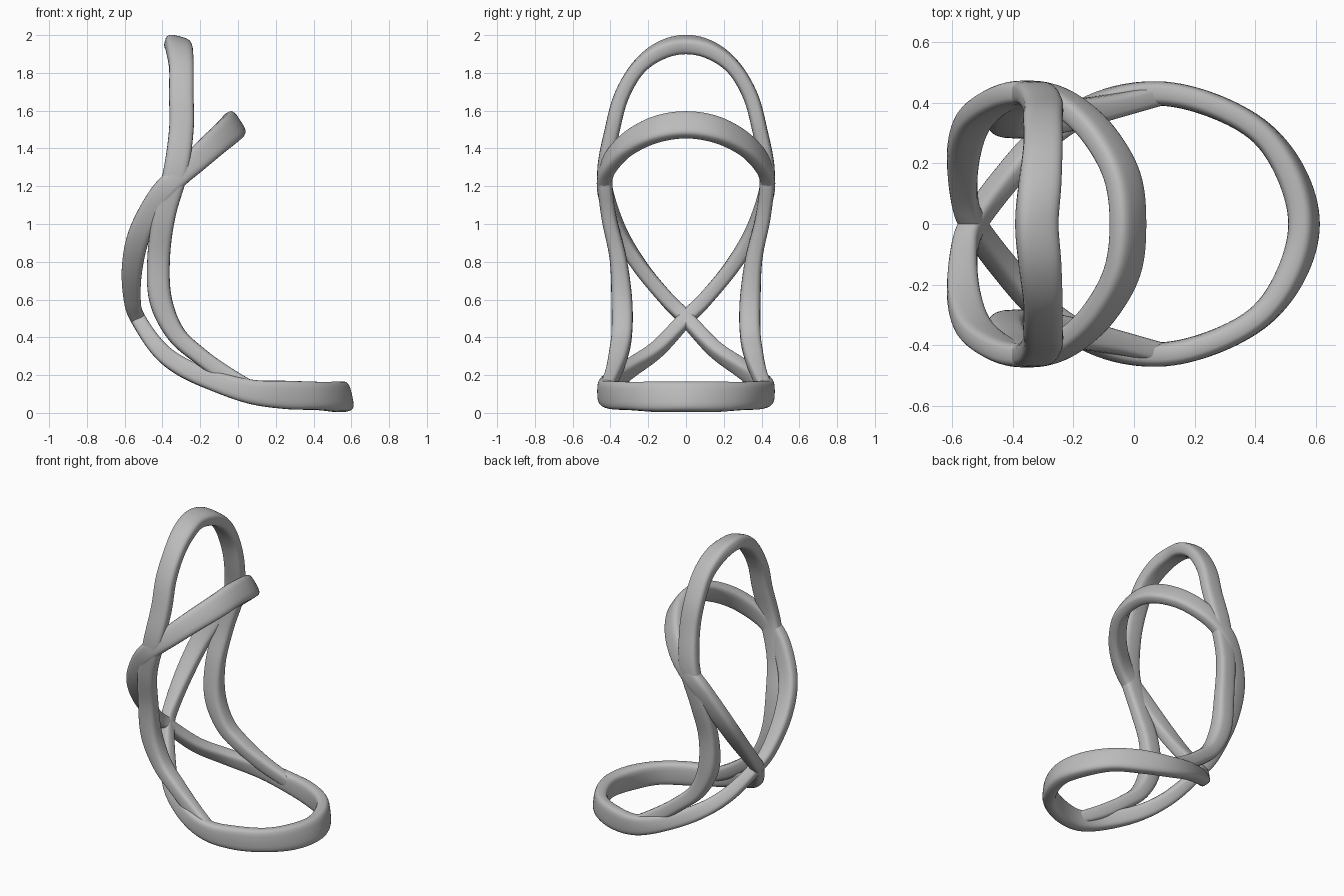
import bpy, bmesh, math
from mathutils import Vector

if "Cube" in bpy.data.objects:
    bpy.data.objects.remove(bpy.data.objects["Cube"], do_unlink=True)

SECTION_SIDES = 24
STEPS = 8


def make_material(name, color):
    mat = bpy.data.materials.new(name)
    mat.use_nodes = True
    mat.diffuse_color = color
    mat.node_tree.nodes["Principled BSDF"].inputs["Base Color"].default_value = color
    return mat


def mirrored(station):
    """Reflect a path station through the middle plane."""
    other = station.copy()
    other[1] = -other[1]
    return other


def spline(before, start, end, after, t):
    """Catmull-Rom interpolation of a whole station."""
    return (start * 2 + (end - before) * t
            + (before * 2 - start * 5 + end * 4 - after) * t ** 2
            + (start * 3 - before - end * 3 + after) * t ** 3) / 2


def sample_path(table, closed_end):
    stations = [Vector(row) for row in table]
    first = mirrored(stations[1])
    last = mirrored(stations[-2]) if closed_end else stations[-1] * 2 - stations[-2]
    padded = [first] + stations + [last]
    samples = []
    for i in range(len(stations) - 1):
        for step in range(STEPS):
            samples.append(spline(*padded[i:i + 4], step / STEPS))
    samples.append(stations[-1])
    return samples, first, last


def rounded(value):
    """Superellipse coordinate, giving a flat band with soft corners."""
    return math.copysign(abs(value) ** 0.6, value)


def sweep_band(name, table, material, closed_end):
    """Sweep a rounded band along half of a loop and mirror it across y."""
    samples, first, last = sample_path(table, closed_end)
    points = [Vector(s[:3]) / 100 for s in samples]
    bm = bmesh.new()
    rings = []
    for i, s in enumerate(samples):
        tangent = points[min(i + 1, len(points) - 1)] - points[max(i - 1, 0)]
        if i == 0 or (closed_end and i == len(points) - 1):
            tangent = Vector((0, tangent.y, 0))
        tangent.normalize()
        angle = math.radians(s[3])
        wide = Vector((math.cos(angle), 0, math.sin(angle)))
        wide = (wide - tangent * wide.dot(tangent)).normalized()
        thin = tangent.cross(wide)
        ring = []
        for k in range(SECTION_SIDES):
            a = math.tau * k / SECTION_SIDES
            offset = (wide * rounded(math.cos(a)) * s[4]
                      + thin * rounded(math.sin(a)) * s[5]) / 200
            ring.append(bm.verts.new(points[i] + offset))
        rings.append(ring)
    for low, high in zip(rings, rings[1:]):
        for k in range(SECTION_SIDES):
            n = (k + 1) % SECTION_SIDES
            bm.faces.new((low[k], low[n], high[n], high[k]))
    if not closed_end:
        bm.faces.new(rings[-1])
    bmesh.ops.recalc_face_normals(bm, faces=bm.faces)
    mesh = bpy.data.meshes.new(name)
    bm.to_mesh(mesh)
    bm.free()
    mesh.materials.append(material)
    obj = bpy.data.objects.new(name, mesh)
    bpy.context.collection.objects.link(obj)
    mirror = obj.modifiers.new("Mirror", "MIRROR")
    mirror.use_axis = (False, True, False)
    bpy.ops.object.select_all(action="DESELECT")
    obj.select_set(True)
    bpy.context.view_layer.objects.active = obj
    bpy.ops.object.shade_smooth_by_angle(angle=math.radians(40))
    return obj


grey = make_material("plain grey", (0.5, 0.5, 0.5, 1))

# Figure-eight band: base ring, rear crossing, tilted upper ring
# Stations in hundredths: x, y, z, band angle, band width, band thickness
figure_eight = [
    (56, 0, 8.5, 103, 16, 9),
    (52, 16, 8.5, 100, 16, 9),
    (42, 30, 9, 95, 15, 8),
    (26, 39, 9.5, 90, 15, 8),
    (8, 43, 11, 82, 13, 8),
    (-10, 40, 16, 68, 11, 8),
    (-29, 29, 24, 52, 10, 8),
    (-42, 15, 34, 38, 9, 8),
    (-53, 0, 50, 20, 8, 8),
    (-56, -10, 60, 5, 9, 8),
    (-56, -24, 77, -8, 11, 8),
    (-52, -35, 95, -22, 12, 8),
    (-42, -42, 114, -40, 12, 8),
    (-32, -43, 125, -46, 12, 8),
    (-22, -39, 134, -50, 13, 8),
    (-12, -30, 143, -53, 14, 8),
    (-4, -16, 150, -55, 15, 8),
    (-2, 0, 152.5, -57, 15, 8),
]
sweep_band("figure_eight_band", figure_eight, grey, True)

# Tall hoop whose two legs run down into the base ring
tall_hoop = [
    (-32, 0, 195, -14, 14, 9),
    (-31, 13, 192, -10, 14, 9),
    (-30, 25, 183, -5, 13, 8),
    (-30, 34, 168, 0, 13, 8),
    (-30, 39, 150, -4, 13, 8),
    (-33, 43, 128, -10, 13, 8),
    (-39, 41, 105, -14, 12, 8),
    (-42, 36, 82, -3, 12, 9),
    (-41, 34, 60, 10, 12, 11),
    (-33, 34, 42, 38, 10, 11),
    (-20, 36, 30, 46, 9, 10),
    (-6, 39, 20, 50, 9, 8),
    (10, 43, 11, 60, 8, 7),
]
sweep_band("tall_hoop", tall_hoop, grey, False)
